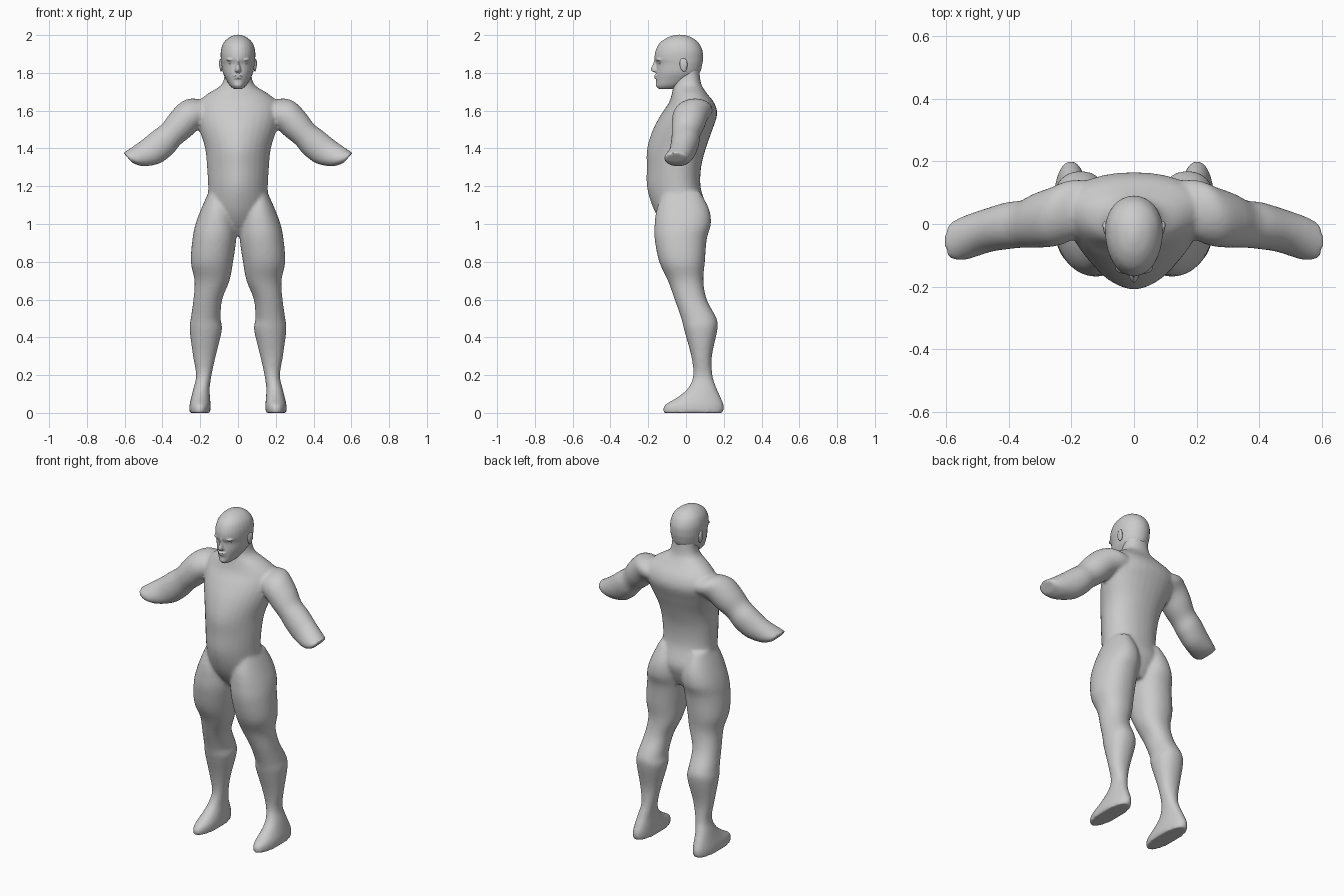
import bpy, bmesh, math
from mathutils import Vector, Matrix

N = 32


def refine(rows, steps=4):
    """Catmull-Rom interpolation between section rows."""
    out = []
    for i in range(len(rows) - 1):
        a, b = rows[max(i - 1, 0)], rows[i]
        c, d = rows[i + 1], rows[min(i + 2, len(rows) - 1)]
        for s in range(steps):
            t = s / steps
            out.append([0.5 * (2 * q + (r - p) * t + (2 * p - 5 * q + 4 * r - u) * t * t
                               + (3 * q - p - 3 * r + u) * t ** 3)
                        for p, q, r, u in zip(a, b, c, d)])
    return out + [list(rows[-1])]


def sgnpow(v, e):
    return math.copysign(abs(v) ** e, v)


def flat_ring(z, x0, x1, yf, yb, wide, pf, pb):
    """Horizontal section; 'wide' says where between front and back it is widest."""
    cx, hw, yc = (x0 + x1) / 2, (x1 - x0) / 2, yf + (yb - yf) * wide
    ring = []
    for k in range(N):
        a = 2 * math.pi * k / N
        c, s = math.cos(a), math.sin(a)
        p = pb if s > 0 else pf
        r = (yb - yc) if s > 0 else (yc - yf)
        ring.append(Vector((cx + hw * sgnpow(c, 2 / p), yc + r * sgnpow(s, 2 / p), z)))
    return ring


def loft(bm, rings, side=1):
    vs = [[bm.verts.new((side * p.x, p.y, p.z)) for p in r] for r in rings]
    for a, b in zip(vs, vs[1:]):
        for k in range(N):
            bm.faces.new((a[k], a[(k + 1) % N], b[(k + 1) % N], b[k]))
    bm.faces.new(vs[0][::-1])
    bm.faces.new(vs[-1])


def ball(bm, loc, size, tilt=0):
    m = Matrix.Translation(loc) @ Matrix.Rotation(tilt, 4, 'X') @ Matrix.Diagonal((*size, 1))
    bmesh.ops.create_uvsphere(bm, u_segments=24, v_segments=14, radius=1, matrix=m)


def finish(bm, name, voxel=0, smooth=0):
    bmesh.ops.recalc_face_normals(bm, faces=bm.faces)
    for f in bm.faces:
        f.smooth = True
    me = bpy.data.meshes.new(name)
    bm.to_mesh(me)
    bm.free()
    ob = bpy.data.objects.new(name, me)
    bpy.context.collection.objects.link(ob)
    if voxel:
        r = ob.modifiers.new("fuse", 'REMESH')
        r.mode, r.voxel_size, r.use_smooth_shade = 'VOXEL', voxel, True
        s = ob.modifiers.new("soften", 'SMOOTH')
        s.factor, s.iterations = 0.5, smooth
    return ob


# Body: torso, arms and legs fused into one skin
bm = bmesh.new()
torso = [  # z, half width, front y, back y, front roundness
    (0.94, 0.05, -0.07, 0.06, 2.0), (1.0, 0.12, -0.125, 0.09, 1.9),
    (1.08, 0.162, -0.172, 0.11, 1.8), (1.19, 0.158, -0.206, 0.078, 1.7),
    (1.3, 0.164, -0.208, 0.08, 1.7), (1.4, 0.174, -0.206, 0.105, 1.75),
    (1.5, 0.205, -0.175, 0.14, 1.8), (1.58, 0.225, -0.132, 0.165, 1.9),
    (1.64, 0.215, -0.092, 0.15, 2), (1.69, 0.16, -0.075, 0.112, 2),
    (1.73, 0.095, -0.068, 0.085, 2), (1.77, 0.074, -0.065, 0.075, 2),
    (1.83, 0.07, -0.07, 0.07, 2)]
loft(bm, [flat_ring(z, -w, w, f, b, 0.58, p, 2.2) for z, w, f, b, p in refine(torso)])

leg = [  # z, inner x, outer x, front y, back y
    (1.17, 0.06, 0.155, -0.12, 0.075), (1.08, 0.022, 0.195, -0.155, 0.122),
    (1.0, 0.008, 0.225, -0.166, 0.132), (0.92, 0.009, 0.241, -0.166, 0.11),
    (0.8, 0.026, 0.25, -0.142, 0.1), (0.7, 0.045, 0.23, -0.096, 0.092),
    (0.6, 0.084, 0.236, -0.06, 0.11), (0.5, 0.092, 0.25, -0.025, 0.162),
    (0.44, 0.085, 0.256, -0.01, 0.166), (0.3, 0.118, 0.238, 0.028, 0.137),
    (0.2, 0.14, 0.222, 0.038, 0.14), (0.13, 0.15, 0.236, 0.01, 0.162),
    (0.08, 0.148, 0.248, -0.05, 0.185), (0.04, 0.145, 0.257, -0.115, 0.2),
    (0.0, 0.146, 0.259, -0.12, 0.197)]
arm = [  # centre x, y, z, depth radius, thickness radius
    (0.14, 0.055, 1.6, 0.085, 0.08), (0.2, 0.045, 1.6, 0.095, 0.085),
    (0.25, 0.025, 1.578, 0.095, 0.085), (0.305, 0.012, 1.525, 0.088, 0.082),
    (0.353, 0.0, 1.475, 0.076, 0.073), (0.4, -0.005, 1.43, 0.075, 0.08),
    (0.465, -0.02, 1.38, 0.07, 0.078), (0.54, -0.045, 1.35, 0.07, 0.06),
    (0.583, -0.056, 1.35, 0.06, 0.036)]
along = Vector((0.66, 0, 0.75))
for side in (1, -1):
    loft(bm, [flat_ring(*r, 0.5, 2.1, 2.2) for r in refine(leg)], side)
    loft(bm, [[Vector((x, y, z)) + along * n * math.cos(2 * math.pi * k / N)
               + Vector((0, d * math.sin(2 * math.pi * k / N), 0)) for k in range(N)]
              for x, y, z, d, n in refine(arm)], side)
finish(bm, "body", 0.009, 7)

# Head: skull with brow, nose, lips and chin fused
bm = bmesh.new()
head = [  # z, half width, front y, back y
    (1.715, 0.022, -0.145, -0.06), (1.732, 0.042, -0.156, -0.02),
    (1.76, 0.06, -0.158, 0.03), (1.8, 0.08, -0.158, 0.072),
    (1.845, 0.088, -0.156, 0.086), (1.875, 0.091, -0.166, 0.09),
    (1.915, 0.091, -0.162, 0.088), (1.955, 0.079, -0.142, 0.07),
    (1.983, 0.054, -0.106, 0.038), (1.997, 0.026, -0.07, 0.005),
    (2.002, 0.006, -0.045, -0.025)]
loft(bm, [flat_ring(z, -w, w, f, b, 0.58, 2.1, 2) for z, w, f, b in refine(head)])
nose = [(1.88, 0.007, -0.168), (1.85, 0.009, -0.173), (1.82, 0.016, -0.189),
        (1.808, 0.019, -0.182), (1.802, 0.012, -0.165)]
loft(bm, [flat_ring(z, -w, w, y, -0.13, 0.6, 1.8, 2) for z, w, y in nose])
ball(bm, (0, -0.153, 1.785), (0.026, 0.017, 0.006))
ball(bm, (0, -0.151, 1.773), (0.023, 0.017, 0.006))
ball(bm, (0, -0.142, 1.738), (0.024, 0.018, 0.018))
for side in (1, -1):
    ball(bm, (side * 0.036, -0.137, 1.87), (0.026, 0.022, 0.008))
finish(bm, "head", 0.0045, 3)

# Eyes and ears
for side, label in ((1, "left"), (-1, "right")):
    bm = bmesh.new()
    ball(bm, (side * 0.036, -0.134, 1.853), (0.015, 0.012, 0.008))
    finish(bm, label + "_eye")
    bm = bmesh.new()
    ball(bm, (side * 0.089, -0.014, 1.842), (0.009, 0.02, 0.037), 0.15)
    ball(bm, (side * 0.093, -0.004, 1.85), (0.008, 0.012, 0.027), 0.15)
    finish(bm, label + "_ear", 0.004, 2)
